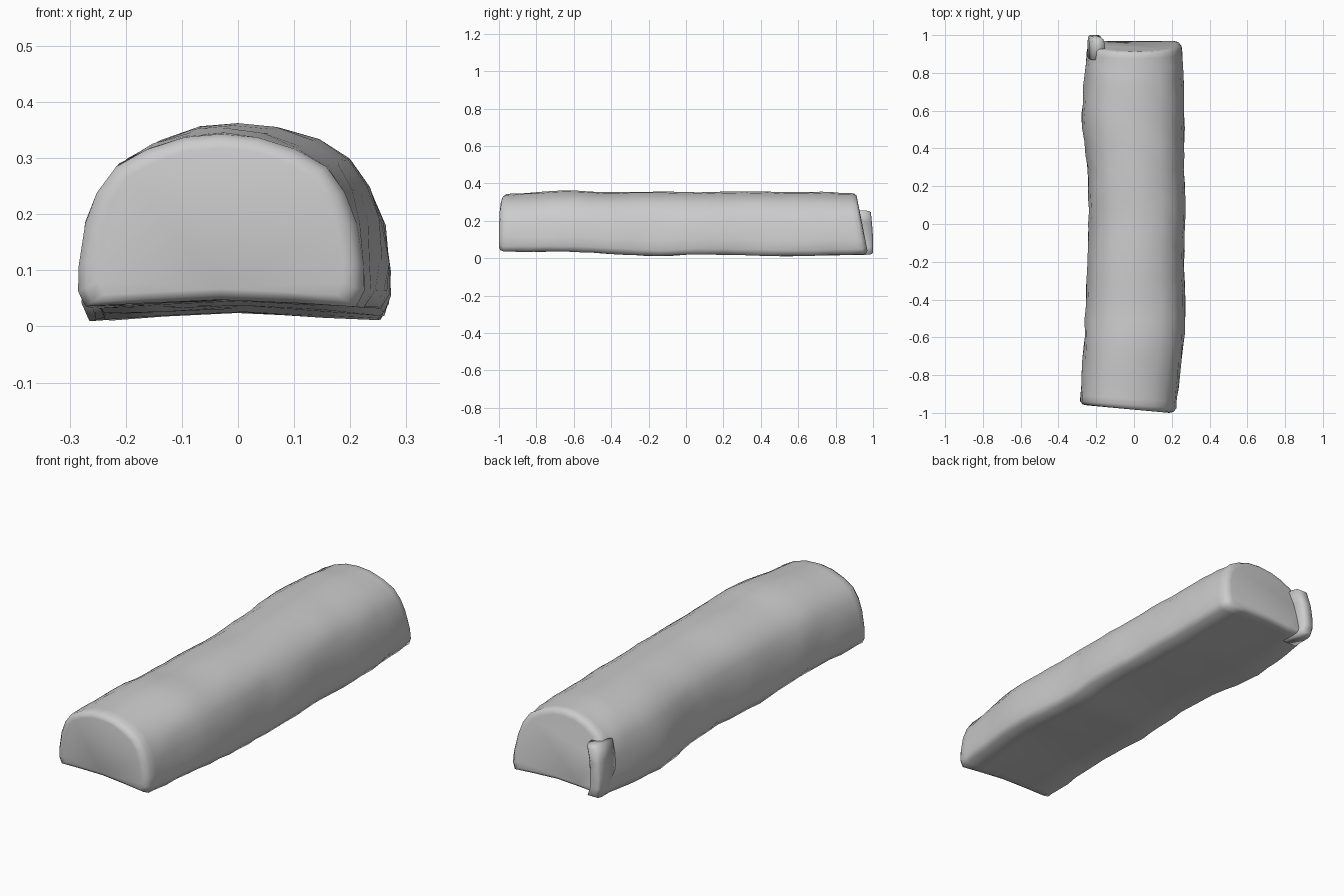
import bpy, bmesh, random
from mathutils import Vector

cube = bpy.data.objects.get("Cube")
if cube:
    bpy.data.objects.remove(cube)
random.seed(4)

grey = bpy.data.materials.new("plain grey")
grey.use_nodes = True
colour = (0.6, 0.6, 0.6, 1)
grey.diffuse_color = colour
grey.node_tree.nodes["Principled BSDF"].inputs["Base Color"].default_value = colour


def loft(name, rings):
    """Skin closed rings of equal length and cap both ends."""
    bm = bmesh.new()
    loops = [[bm.verts.new(p) for p in ring] for ring in rings]
    n = len(loops[0])
    for a, b in zip(loops, loops[1:]):
        for i in range(n):
            j = (i + 1) % n
            bm.faces.new((a[i], a[j], b[j], b[i]))
    bm.faces.new(loops[0])
    bm.faces.new(loops[-1])
    bmesh.ops.recalc_face_normals(bm, faces=bm.faces)
    mesh = bpy.data.meshes.new(name)
    bm.to_mesh(mesh)
    bm.free()
    mesh.materials.append(grey)
    mesh.shade_smooth()
    obj = bpy.data.objects.new(name, mesh)
    bpy.context.collection.objects.link(obj)
    return obj


# Half-round section: u runs across, v runs up; the underside is hollowed slightly
side = [(0.95, 0), (1, 0.09), (1, 0.24), (0.95, 0.48), (0.87, 0.66),
        (0.74, 0.81), (0.52, 0.91), (0.26, 0.98)]
under = [(-0.55, 0.02), (0, 0.04), (0.55, 0.02)]
section = side + [(0, 1)] + [(-u, v) for u, v in reversed(side)] + under

# Wandering extents along the log: y, left x, right x, bottom z, top z
keys = [(-1, -0.285, 0.222, 0.035, 0.342), (-0.85, -0.28, 0.235, 0.035, 0.35),
        (-0.6, -0.262, 0.268, 0.035, 0.363), (-0.45, -0.256, 0.27, 0.025, 0.353),
        (-0.15, -0.243, 0.265, 0.01, 0.357), (0.05, -0.238, 0.275, 0.02, 0.352),
        (0.3, -0.245, 0.263, 0.016, 0.356), (0.55, -0.278, 0.266, 0.01, 0.355),
        (0.75, -0.265, 0.262, 0.014, 0.354), (1, -0.242, 0.25, 0.02, 0.345)]


def extents(y):
    for a, b in zip(keys, keys[1:]):
        if y <= b[0]:
            t = (y - a[0]) / (b[0] - a[0])
            return [p + (q - p) * t for p, q in zip(a, b)][1:]
    return keys[-1][1:]


def ring(y, inset=0, rough=0.004):
    x0, x1, z0, z1 = extents(y)
    front, back = max(0, -y - 0.75) / 0.25, max(0, y - 0.75) / 0.25
    mid, half, pts = (x0 + x1) / 2, (x1 - x0) / 2 - inset, []
    for u, v in section:
        x = mid + u * half + random.uniform(-rough, rough)
        z = z0 + inset * 0.6 + v * (z1 - z0 - inset * 1.3)
        z += random.uniform(-rough, rough) * 0.5
        # The front is cut askew, the back leans inward at the top
        lean = front * (0.02 - 0.02 * u) - back * (0.03 + 0.055 * v)
        pts.append(Vector((x, y + lean, z)))
    return pts


# Log body with softened ends
stations = [-0.94 + 1.88 * i / 26 for i in range(27)]
rings = [ring(-1, 0.035, 0), ring(-0.995, 0.014, 0), ring(-0.975, 0, 0.001)]
rings += [ring(y) for y in stations]
rings += [ring(0.975, 0, 0.001), ring(0.995, 0.014, 0), ring(1, 0.035, 0)]
loft("half_log", rings)

# Splintered lip at the right-hand edge of the back end
outer = [(-0.232, 0.018), (-0.246, 0.06), (-0.245, 0.12), (-0.238, 0.19), (-0.22, 0.255)]


def lip(y, width, inset=0):
    pts = [(x + inset, z + (inset if z < 0.1 else -inset)) for x, z in outer]
    pts += [(x + width, z) for x, z in reversed(pts)]
    return [(x, y - 0.1 * max(0, z - 0.13), z) for x, z in pts]


loft("back_lip", [lip(0.88, 0.07), lip(0.965, 0.065), lip(0.99, 0.055, 0.003),
                  lip(1, 0.035, 0.01)])
